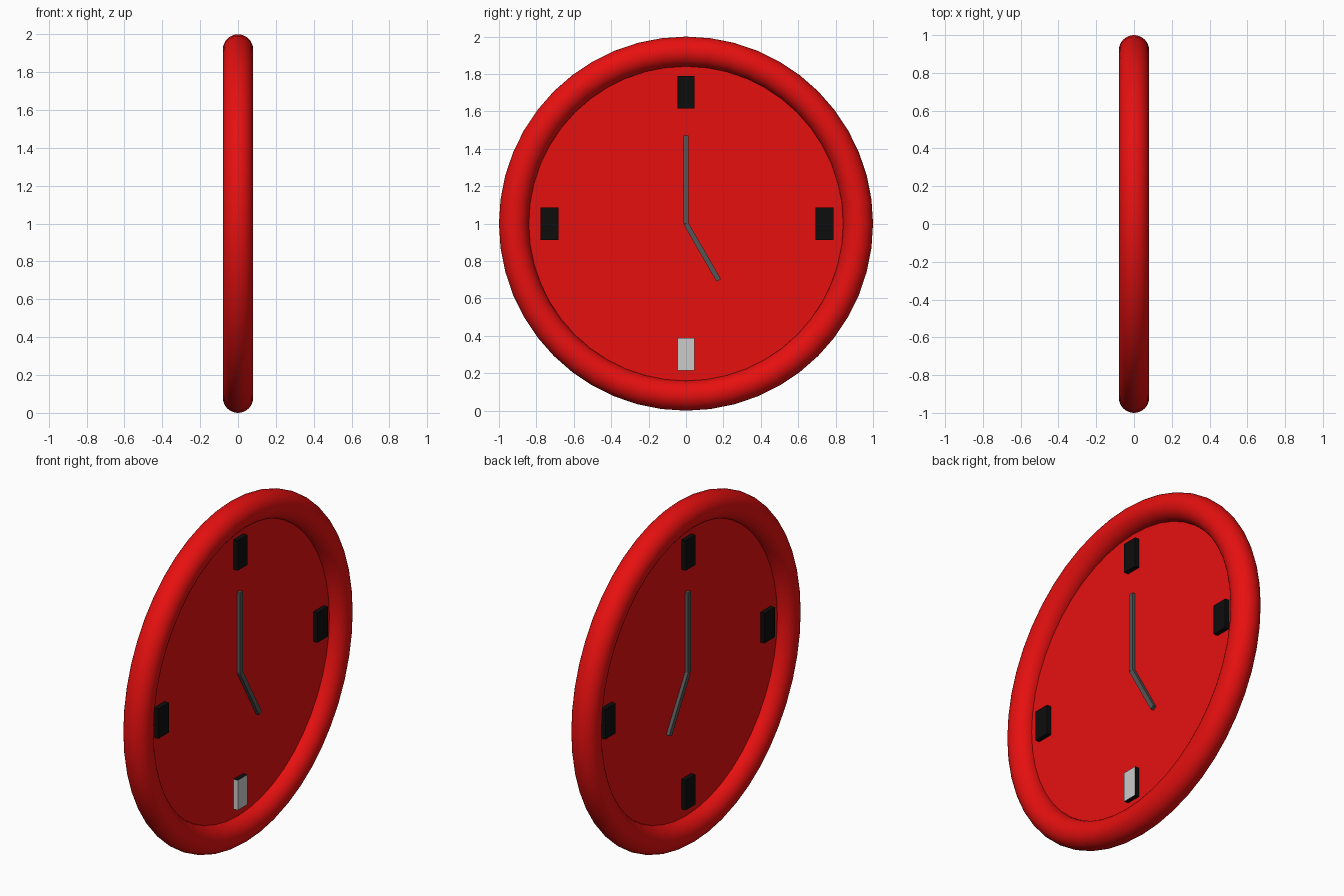
import bpy
import math

if "Cube" in bpy.data.objects:
    bpy.data.objects.remove(bpy.data.objects["Cube"])

CENTRE = (0, 0, 1)


def material(name, rgb):
    m = bpy.data.materials.new(name)
    m.diffuse_color = (*rgb, 1)
    m.use_nodes = True
    m.node_tree.nodes["Principled BSDF"].inputs["Base Color"].default_value = m.diffuse_color
    return m


RED = material("red", (0.8, 0.005, 0.005))
BLACK = material("black", (0.004, 0.004, 0.004))
DARK_GREY = material("dark_grey", (0.09, 0.09, 0.09))
LIGHT_GREY = material("light_grey", (0.6, 0.6, 0.6))


def finish(name, mat):
    ob = bpy.context.object
    ob.name = name
    ob.data.materials.append(mat)
    return ob


def box(name, loc, size, mat, tilt=0):
    bpy.ops.mesh.primitive_cube_add(size=1, location=loc, rotation=(tilt, 0, 0))
    ob = finish(name, mat)
    ob.scale = size
    return ob


# Round rim
bpy.ops.mesh.primitive_torus_add(location=CENTRE, rotation=(0, math.pi / 2, 0),
                                 major_radius=0.92, minor_radius=0.08,
                                 major_segments=48, minor_segments=32)
finish("rim", RED)
bpy.ops.object.shade_smooth()

# Thin dial, visible from both sides
bpy.ops.mesh.primitive_cylinder_add(vertices=48, radius=0.85, depth=0.006,
                                    location=CENTRE, rotation=(0, math.pi / 2, 0))
finish("dial", RED)

# Hour markers pass through the dial
for name, y, z, width in (("marker_top", 0, 1.703, 0.09),
                          ("marker_bottom", 0, 0.302, 0.09),
                          ("marker_left", -0.73, 1, 0.096),
                          ("marker_right", 0.74, 1, 0.096)):
    marker = box(name, (0, y, z), (0.06, width, 0.175), BLACK)
    if name == "marker_bottom":
        # Two-tone marker: light on the right face and front side
        marker.data.materials.append(LIGHT_GREY)
        for face in marker.data.polygons:
            if face.normal.x > 0.5 or face.normal.y < -0.5:
                face.material_index = 1

# Hands, each starting at the dial centre
for name, length, angle in (("minute_hand", 0.47, 0), ("hour_hand", 0.35, 150)):
    a = math.radians(angle)
    mid = (0, math.sin(a) * length / 2, 1 + math.cos(a) * length / 2)
    box(name, mid, (0.045, 0.027, length), DARK_GREY, -a)
